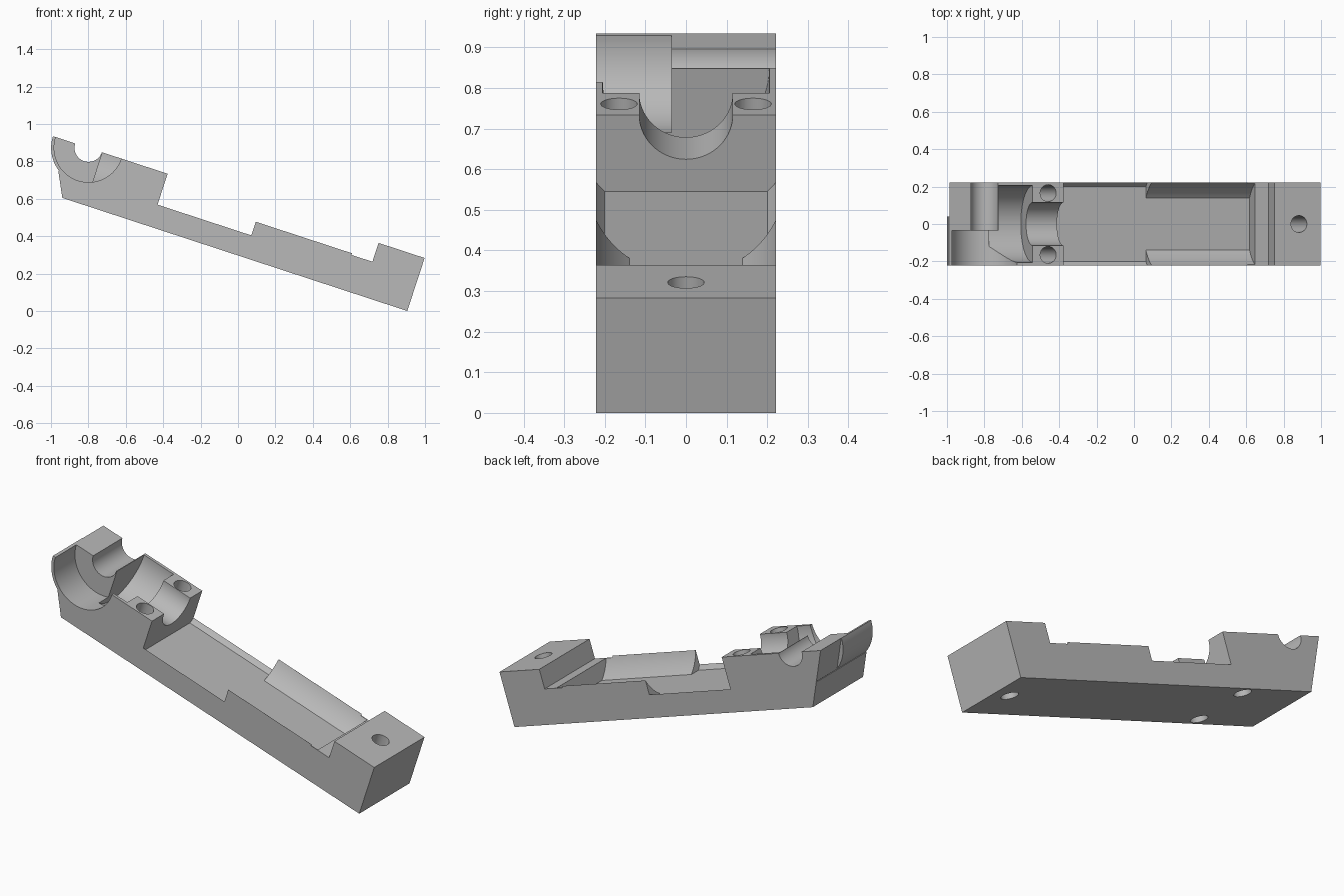
import bpy, bmesh
from math import sin, cos, acos, pi, radians
from mathutils import Matrix

if "Cube" in bpy.data.objects:
    bpy.data.objects.remove(bpy.data.objects["Cube"], do_unlink=True)

HALF = 0.222      # half width
T = 0.298         # full thickness of the bar
TILT = radians(18.15)

grey = bpy.data.materials.new("plain grey")
grey.use_nodes = True
grey.diffuse_color = (0.48, 0.48, 0.48, 1)
grey.node_tree.nodes["Principled BSDF"].inputs["Base Color"].default_value = (0.48, 0.48, 0.48, 1)

# u runs along the bar from its low end, y across it, w through its thickness
PLACE = {
    "y": lambda p, d: (-p[0], d, p[1]),   # profile (u, w)
    "u": lambda p, d: (-d, p[0], p[1]),   # profile (y, w)
    "w": lambda p, d: (-p[0], p[1], d),   # profile (u, y)
}


def prism(name, profile, axis, start, end):
    bm = bmesh.new()
    rings = [[bm.verts.new(PLACE[axis](p, d)) for p in profile] for d in (start, end)]
    bm.faces.new(rings[0])
    bm.faces.new(rings[1])
    n = len(profile)
    for i in range(n):
        j = (i + 1) % n
        bm.faces.new((rings[0][i], rings[0][j], rings[1][j], rings[1][i]))
    bmesh.ops.recalc_face_normals(bm, faces=bm.faces)
    mesh = bpy.data.meshes.new(name)
    bm.to_mesh(mesh)
    bm.free()
    mesh.materials.append(grey)
    obj = bpy.data.objects.new(name, mesh)
    bpy.context.collection.objects.link(obj)
    return obj


def trough(center, radius, floor=0.0, steps=24):
    """Half-round section open at the top, optionally with a flat floor."""
    flat = acos((T - floor) / radius) if floor else 0
    side = [flat + (pi / 2 - flat) * i / steps for i in range(steps + 1)]
    angles = [-a for a in reversed(side)] + (side if flat else side[1:])
    arc = [(center + radius * sin(a), T - radius * cos(a)) for a in angles]
    return arc + [(center + radius, T + 0.2), (center - radius, T + 0.2)]


def circle(cx, cy, r, n=40):
    return [(cx + r * cos(2 * pi * i / n), cy + r * sin(2 * pi * i / n)) for i in range(n)]


# Bar with stepped top and rounded high end
round_end = [(1.891 + 0.2 * cos(a), T - 0.2 * sin(a))
             for a in (radians(56) * i / 16 for i in range(17))]
outline = [(0, 0), (0, T), (0.259, T), (0.259, 0.192), (0.377, 0.192), (0.377, 0.201),
           (1.2, 0.201), (1.2, T)] + round_end + [(2.0065, 0.131), (1.941, 0)]
body = prism("holder_body", outline, "y", -HALF, HALF)

cutters = [
    # flat slanted end on the back half
    prism("end_cut", [(2.0065, 0.131), (2.14, 0.4), (2.4, 0.4), (2.4, 0.131)], "y", 0.04, 0.4),
    # open channel and narrower cradle along the bar
    prism("channel_cut", trough(0, 0.282, 0.1), "u", 0.918, 1.446),
    prism("cradle_cut", trough(0, 0.242, 0.1), "u", 0.335, 0.93),
    # neck and round chamber
    prism("neck_cut", trough(0, 0.115), "u", 1.4, 1.7),
    prism("chamber_cut", trough(0, 0.205), "u", 1.62, 1.812),
    # crosswise shaft groove and disc pocket
    prism("shaft_cut", trough(1.891, 0.075), "y", -0.1, 0.4),
    prism("disc_cut", trough(1.891, 0.184), "y", -0.4, -0.036),
]
# Screw holes
for u, y in ((0.122, 0), (1.533, 0.165), (1.533, -0.165)):
    cutters.append(prism("screw_hole_cut", circle(u, y, 0.045), "w", -0.2, 0.6))

bpy.ops.object.select_all(action="DESELECT")
body.select_set(True)
bpy.context.view_layer.objects.active = body
for cutter in cutters:
    cutter.hide_render = True
    mod = body.modifiers.new("cut", "BOOLEAN")
    mod.operation = "DIFFERENCE"
    mod.solver = "EXACT"
    mod.object = cutter
    bpy.ops.object.modifier_apply(modifier=mod.name)
    bpy.data.objects.remove(cutter, do_unlink=True)

# Tilt the bar so its lower corner rests on the ground
body.data.transform(Matrix.Translation((0.905, 0, 0)) @ Matrix.Rotation(TILT, 4, "Y"))
bpy.ops.object.shade_smooth_by_angle(angle=radians(25))
